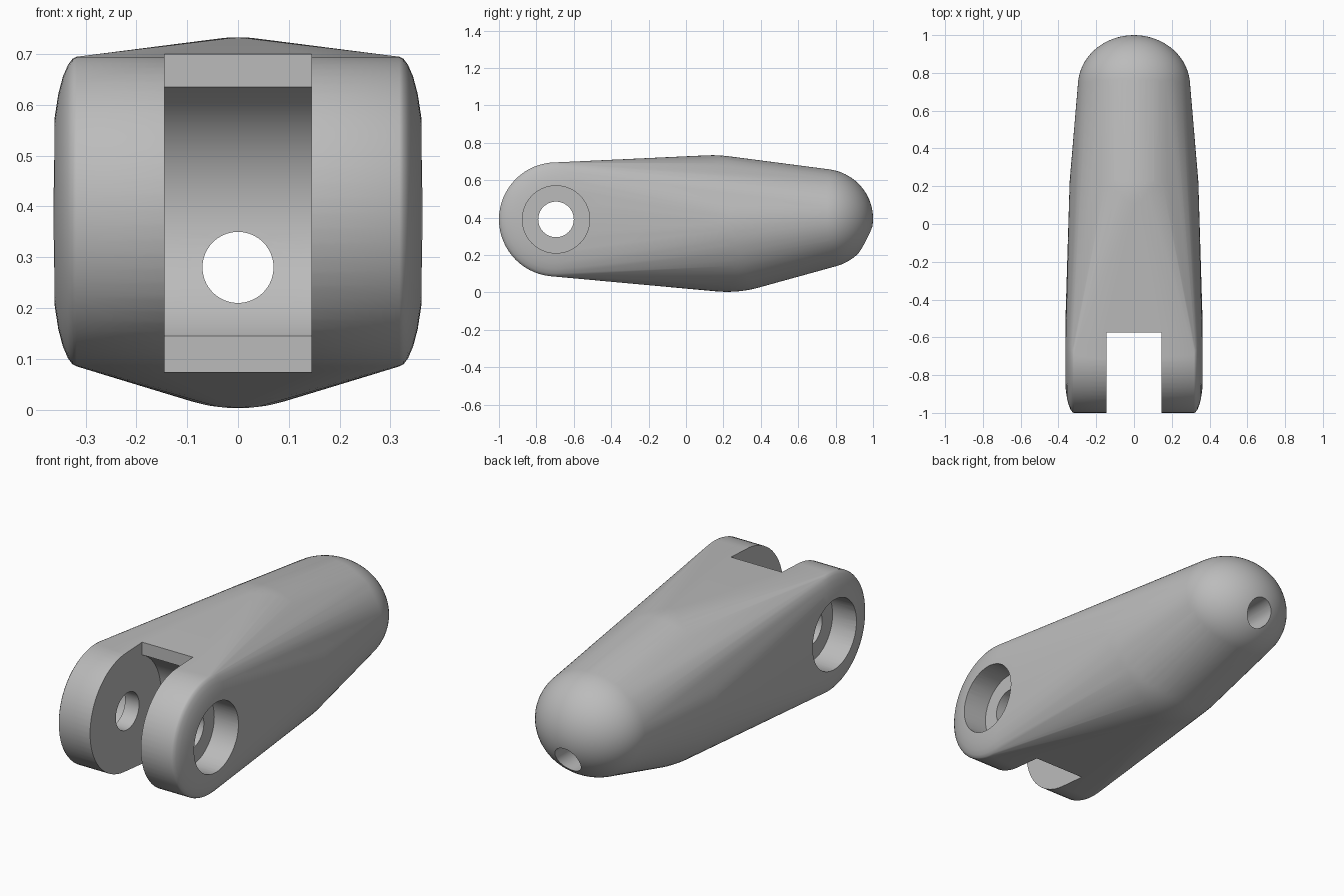
import bpy
import bmesh
import math
from mathutils import Matrix, Vector

default = bpy.data.objects.get("Cube")
if default:
    bpy.data.objects.remove(default, do_unlink=True)

PIVOT = Vector((0, -0.695, 0.39))

grey = bpy.data.materials.new("plain grey")
grey.use_nodes = True
grey.diffuse_color = (0.5, 0.5, 0.5, 1)
grey.node_tree.nodes["Principled BSDF"].inputs["Base Color"].default_value = (0.5, 0.5, 0.5, 1)


def make_object(name, bm):
    bmesh.ops.recalc_face_normals(bm, faces=bm.faces)
    mesh = bpy.data.meshes.new(name)
    bm.to_mesh(mesh)
    bm.free()
    mesh.materials.append(grey)
    obj = bpy.data.objects.new(name, mesh)
    bpy.context.collection.objects.link(obj)
    return obj


def add_ellipsoid(bm, center, radii, tilt=0.0):
    matrix = (Matrix.Translation(center) @ Matrix.Rotation(tilt, 4, 'X')
              @ Matrix.Diagonal((*radii, 1)))
    bmesh.ops.create_uvsphere(bm, u_segments=64, v_segments=40, radius=1, matrix=matrix)


def rod_cutter(name, radius, axis, center, length, segments=64):
    bm = bmesh.new()
    turn = Matrix.Rotation(math.pi / 2, 4, 'Y' if axis == 'X' else 'X')
    bmesh.ops.create_cone(bm, cap_ends=True, segments=segments, radius1=radius,
                          radius2=radius, depth=length,
                          matrix=Matrix.Translation(center) @ turn)
    return make_object(name, bm)


def box_cutter(name, center, size):
    bm = bmesh.new()
    bmesh.ops.create_cube(bm, size=1, matrix=Matrix.Translation(center)
                          @ Matrix.Diagonal((*size, 1)))
    return make_object(name, bm)


# Link body: taut skin over a softened hinge drum, a middle swell and a domed tip
bm = bmesh.new()
drum_profile = [(0.318, 0.305), (0.326, 0.301), (0.335, 0.289), (0.345, 0.266),
                (0.354, 0.232), (0.361, 0.187), (0.365, 0.12)]
for side in (-1, 1):
    for x, radius in drum_profile:
        for i in range(64):
            a = math.tau * i / 64
            bm.verts.new(PIVOT + Vector((side * x, radius * math.cos(a), radius * math.sin(a))))
add_ellipsoid(bm, (0, 0.18, 0.368), (0.342, 0.5, 0.363), -0.12)
add_ellipsoid(bm, (0, 0.73, 0.395), (0.297, 0.27, 0.265))
hull = bmesh.ops.convex_hull(bm, input=bm.verts[:])
inside = {v for v in hull["geom_interior"] + hull["geom_unused"]
          if isinstance(v, bmesh.types.BMVert)}
bmesh.ops.delete(bm, geom=list(inside), context='VERTS')
hull_faces = {f for f in hull["geom"] if isinstance(f, bmesh.types.BMFace) and f.is_valid}
bmesh.ops.delete(bm, geom=[f for f in bm.faces if f not in hull_faces], context='FACES')
bmesh.ops.delete(bm, geom=[v for v in bm.verts if not v.link_faces], context='VERTS')
bmesh.ops.delete(bm, geom=[e for e in bm.edges if not e.link_faces], context='EDGES')
link_body = make_object("link_body", bm)

# Cutters: hinge slot with rounded floor, pin hole, two counterbores, cable bore
cutters = [
    box_cutter("slot_box", (0, -0.875, 0.39), (0.29, 0.6, 1.2)),
    rod_cutter("slot_round", 0.273, 'X', PIVOT, 0.29, 96),
    rod_cutter("pin_hole", 0.095, 'X', PIVOT, 1),
    rod_cutter("cable_bore", 0.07, 'Y', (0, 0.3, 0.28), 1.8),
]
for side in (-1, 1):
    cutters.append(rod_cutter("counterbore", 0.18, 'X',
                              PIVOT + Vector((side * 0.425, 0, 0)), 0.4))

for cutter in cutters:
    mod = link_body.modifiers.new(cutter.name, 'BOOLEAN')
    mod.operation = 'DIFFERENCE'
    mod.solver = 'EXACT'
    mod.object = cutter
    cutter.hide_render = True

# Apply the cuts, drop the cutters and smooth the soft faces
bpy.ops.object.select_all(action='DESELECT')
link_body.select_set(True)
bpy.context.view_layer.objects.active = link_body
for mod in list(link_body.modifiers):
    bpy.ops.object.modifier_apply(modifier=mod.name)
for cutter in cutters:
    bpy.data.objects.remove(cutter, do_unlink=True)
bpy.ops.object.shade_smooth_by_angle(angle=math.radians(30))
